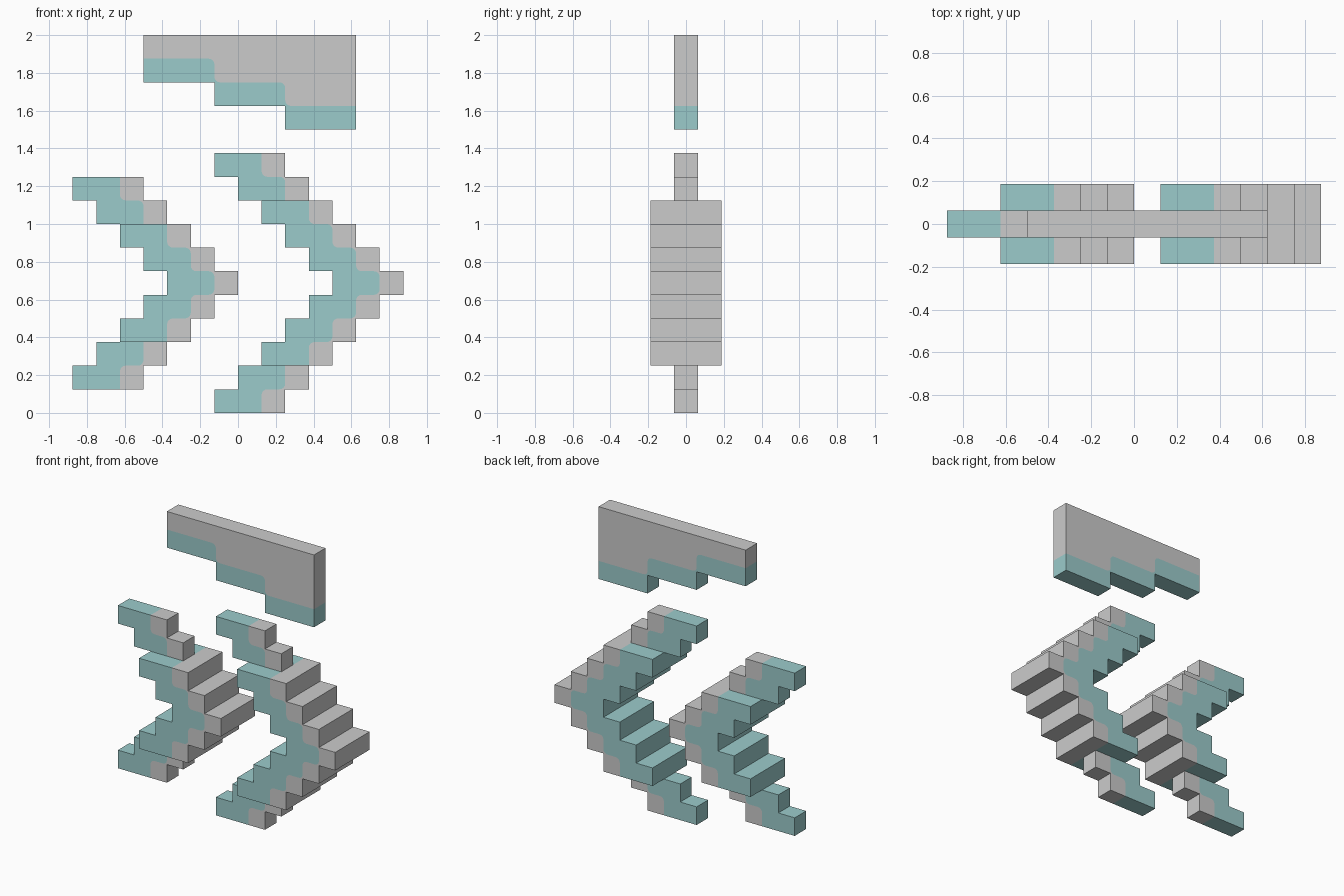
import bpy, bmesh, math
from mathutils import Vector

if "Cube" in bpy.data.objects:
    bpy.data.objects.remove(bpy.data.objects["Cube"])

U = 0.125          # one step
R = 0.03           # rounding of the colour seam


def material(name, rgb):
    m = bpy.data.materials.new(name)
    m.diffuse_color = (*rgb, 1)
    m.use_nodes = True
    m.node_tree.nodes["Principled BSDF"].inputs["Base Color"].default_value = m.diffuse_color
    return m


TEAL = material("teal", (0.33, 0.60, 0.60))
GREY = material("light_grey", (0.60, 0.60, 0.60))


def rounded(path):
    """Round every inner corner of a right-angled path."""
    out = [path[0]]
    for a, b, c in zip(path, path[1:], path[2:]):
        a, b, c = Vector(a), Vector(b), Vector(c)
        u, v = (a - b).normalized(), (c - b).normalized()
        for k in range(5):
            t = k / 4 * math.pi / 2
            out.append(tuple(b + R * ((1 - math.sin(t)) * u + (1 - math.cos(t)) * v)))
    return out + [path[-1]]


def two_tone_slab(name, seam, teal_edge, grey_edge, half):
    """Extruded plate split by a seam; both edges run along the seam's direction."""
    seam = rounded(seam)
    bm = bmesh.new()

    def pair(p):
        return [bm.verts.new((p[0], y, p[1])) for y in (-half, half)]

    s = [pair(p) for p in seam]
    for mat, edge in ((0, teal_edge), (1, grey_edge)):
        chain = [s[0]] + [pair(p) for p in edge] + [s[-1]]
        loop = chain + s[-2:0:-1]
        faces = [bm.faces.new([v[side] for v in loop]) for side in (0, 1)]
        faces += [bm.faces.new((a[0], b[0], b[1], a[1])) for a, b in zip(chain, chain[1:])]
        for f in faces:
            f.material_index = mat
    bmesh.ops.recalc_face_normals(bm, faces=bm.faces)
    me = bpy.data.meshes.new(name)
    bm.to_mesh(me)
    bm.free()
    me.materials.append(TEAL)
    me.materials.append(GREY)
    bpy.context.collection.objects.link(bpy.data.objects.new(name, me))


def arrow_part(name, tip_left, rows, half):
    """Stack of stepped rows; row 0 is the tip at mid height."""
    def stair(dx):
        pts = []
        for i in rows:
            x = tip_left + dx - abs(i) * U
            z = 0.625 + i * U
            pts += [(x, z), (x, z + U)]
        return pts
    two_tone_slab(name, stair(2 * U), stair(0), stair(3 * U), half)


# Two stepped arrows: thick core with thin ends
for label, tip_left, n in (("small_arrow", -0.375, 4), ("large_arrow", 0.5, 5)):
    core = n - 2
    arrow_part(label + "_core", tip_left, range(-core, core + 1), 1.5 * U)
    arrow_part(label + "_lower_end", tip_left, range(-n, -core), 0.5 * U)
    arrow_part(label + "_upper_end", tip_left, range(core + 1, n + 1), 0.5 * U)

# Floating bar with a stepped underside
def underside(dz):
    pts = []
    for c in range(3):
        x, z = -0.5 + 3 * U * c, 1.75 - U * c + dz
        pts += [(x, z), (x + 3 * U, z)]
    return pts


two_tone_slab("stepped_bar", underside(U), underside(0), [(-0.5, 2), (0.625, 2)], 0.5 * U)
